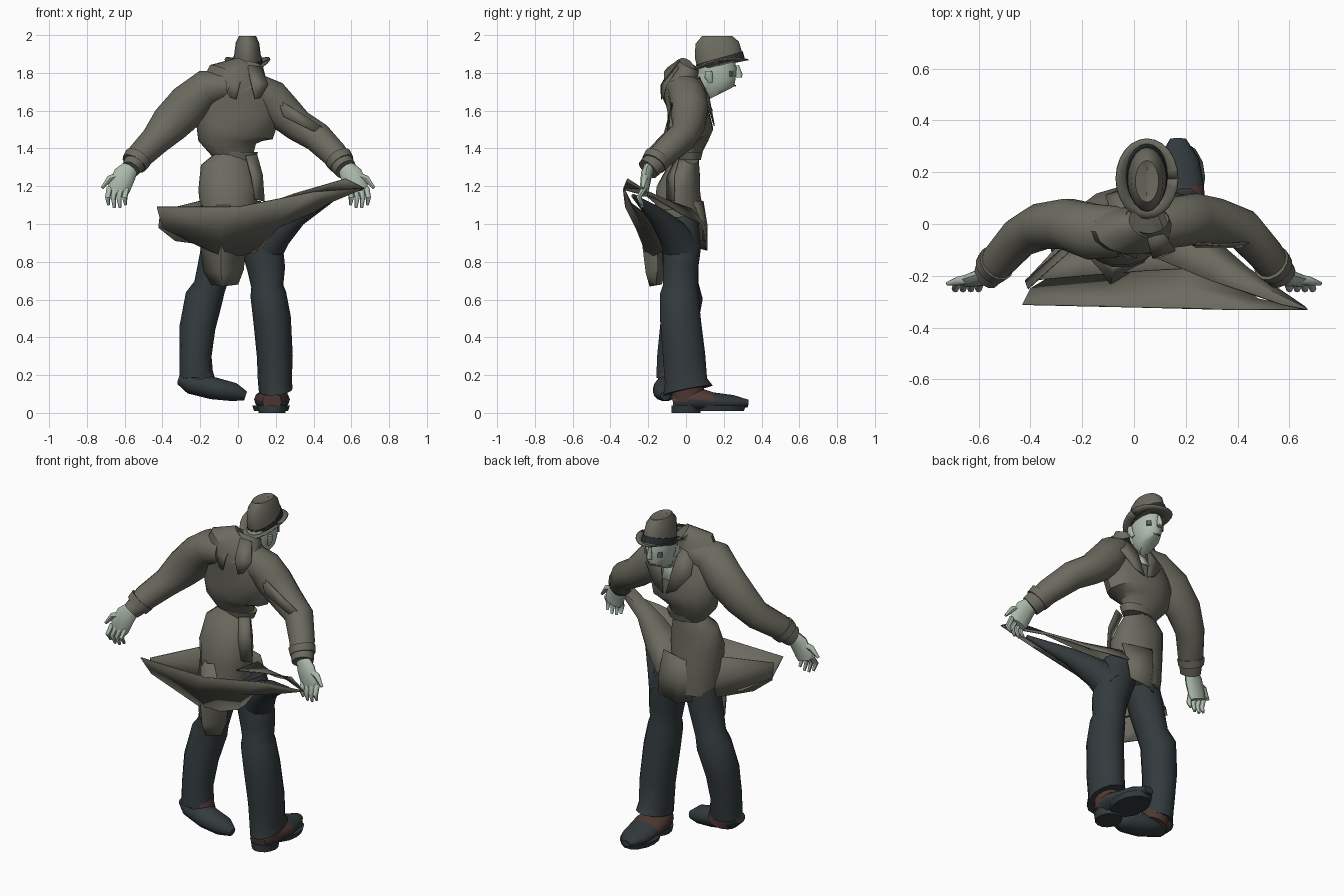
import bpy
import math
from mathutils import Vector

default_cube = bpy.data.objects.get("Cube")
if default_cube:
    bpy.data.objects.remove(default_cube, do_unlink=True)

UNIT = 0.01  # all part sizes below are in hundredths
Y_AXIS, Z_AXIS = Vector((0, 1, 0)), Vector((0, 0, 1))


def material(name, red, green, blue):
    mat = bpy.data.materials.new(name)
    mat.use_nodes = True
    mat.diffuse_color = (red, green, blue, 1)
    shader = mat.node_tree.nodes["Principled BSDF"]
    shader.inputs["Base Color"].default_value = (red, green, blue, 1)
    shader.inputs["Roughness"].default_value = 0.8
    return mat


COAT = material("coat olive grey", 0.148, 0.144, 0.114)
TROUSER = material("trouser slate", 0.033, 0.043, 0.047)
SKIN = material("pale green skin", 0.42, 0.5, 0.42)
LEATHER = material("shoe brown", 0.08, 0.04, 0.035)
DARK = material("dark band", 0.025, 0.031, 0.034)
SHADOW = material("eye grey", 0.12, 0.14, 0.12)


def make_object(name, verts, faces, mats, angle=45):
    mesh = bpy.data.meshes.new(name)
    mesh.from_pydata([Vector(v) * UNIT for v in verts], [], faces)
    for mat in mats:
        mesh.materials.append(mat)
    mesh.update()
    obj = bpy.data.objects.new(name, mesh)
    bpy.context.collection.objects.link(obj)
    bpy.ops.object.select_all(action="DESELECT")
    obj.select_set(True)
    bpy.context.view_layer.objects.active = obj
    bpy.ops.object.shade_smooth_by_angle(angle=math.radians(angle))
    return obj


def tube(name, stations, *mats, sides=14, ref=Y_AXIS, capped=True):
    """Elliptical rings (x, y, z, side radius, depth radius) joined along a path."""
    centres = [Vector(s[:3]) for s in stations]
    last = len(stations) - 1
    verts, faces = [], []
    for i, station in enumerate(stations):
        tangent = (centres[min(i + 1, last)] - centres[max(i - 1, 0)]).normalized()
        side = ref.cross(tangent).normalized()
        depth = tangent.cross(side)
        for k in range(sides):
            turn = math.tau * k / sides
            verts.append(centres[i] + side * math.cos(turn) * station[3]
                         + depth * math.sin(turn) * station[4])
    for i in range(last):
        for k in range(sides):
            a, b = i * sides + k, i * sides + (k + 1) % sides
            faces.append((a, b, b + sides, a + sides))
    if capped:
        faces.append(tuple(reversed(range(sides))))
        faces.append(tuple(range(last * sides, (last + 1) * sides)))
    return make_object(name, verts, faces, mats)


def sheet(name, rows, mat):
    """Thin cloth panel through a small grid of points."""
    width = len(rows[0])
    verts = [p for row in rows for p in row]
    faces = [(r * width + c, r * width + c + 1, (r + 1) * width + c + 1, (r + 1) * width + c)
             for r in range(len(rows) - 1) for c in range(width - 1)]
    obj = make_object(name, verts, faces, [mat], angle=60)
    solid = obj.modifiers.new("cloth thickness", "SOLIDIFY")
    solid.thickness = 0.006
    solid.offset = 0


def paint(obj, index, rule):
    for poly in obj.data.polygons:
        if rule(poly.center / UNIT):
            poly.material_index = index


# Upper coat, belt and hips
tube("coat_torso", [(-1, 2, 134, 9, 5), (-2, 2, 139, 12, 7), (-4, 2, 144, 17, 10),
                    (-2, 2, 150, 21, 12.5), (0, 1, 160, 23, 11), (-1, -2, 170, 21, 10),
                    (0, -3, 178, 16, 9), (4, 0, 182, 8, 6)], COAT)
tube("belt", [(-1, 2, 134, 10, 6), (-1, 2, 138, 11.5, 7)], COAT)
tube("coat_hips", [(-5, -4, 91, 13, 13), (-5, -4, 100, 14.5, 13), (-5, -4, 109, 15, 13),
                   (-5, -4, 118, 16, 12), (-5, -1, 128, 15, 9), (-1, 2, 136, 9, 5)], COAT)
sheet("belt_end", [[(4, -5, 136), (10, -3, 137)], [(7, -10, 125), (13, -6, 126)],
                   [(9, -10, 113), (14, -6, 112)]], COAT)

# Sleeves with cuff straps
tube("right_sleeve", [(-6, -3, 173, 8, 10), (-16, -3, 172, 10, 11), (-26, 0, 163, 11.5, 10),
                      (-36, -1, 153, 10.5, 9), (-44, -5, 144, 8, 8), (-52, -14, 136, 7, 7),
                      (-57, -20, 129, 5, 6)], COAT)
tube("left_sleeve", [(9, -1, 172, 8, 9), (17, 1, 167, 10, 10), (23, 2, 160, 10, 10),
                     (32, 1, 152, 8.5, 9), (42, -2, 146, 8, 8), (51, -12, 137, 7, 7),
                     (57, -20, 129, 6, 6)], COAT)
sheet("left_sleeve_fold", [[(21, -7, 166), (24, -9, 157)], [(33, -8, 159), (34, -9, 152)],
                           [(45, -7, 151), (44, -9, 147)]], COAT)
for label, sign in (("right", -1), ("left", 1)):
    tube(label + "_cuff_strap", [(sign * 53, -15, 135, 7.5, 7.5),
                                 (sign * 55, -17, 132, 7, 7)], COAT)

# Hands: palm, four fingers and a thumb
for label, sign in (("right", -1), ("left", 1)):
    tube(label + "_palm", [(sign * 56, -19, 131, 4, 3), (sign * 60, -21, 126, 6, 3),
                           (sign * 63, -22, 119, 6, 2.5), (sign * 64, -22, 116, 5, 2)],
         SKIN, sides=10)
    for finger in range(4):
        start = 59 + finger * 3
        drop = 108 + abs(finger - 1.5) * 1.5
        tube(f"{label}_finger_{finger + 1}",
             [(sign * start, -22, 119, 1.6, 1.6),
              (sign * (start + 1), -25, 114, 1.4, 1.4),
              (sign * (start + 0.5), -23, drop, 0.8, 0.8)], SKIN, sides=8)
    tube(label + "_thumb", [(sign * 62, -21, 126, 2, 2), (sign * 68, -22, 124, 1.7, 1.7),
                            (sign * 72, -23, 119, 0.8, 0.8)], SKIN, sides=8)

# Blown coat skirt: tail, long sweep with inner layer, side flap and front flap
sheet("coat_tail", [[(-19, -8, 110), (-8, -18, 110), (4, -13, 110)],
                    [(-20, -10, 90), (-9, -23, 90), (4, -15, 90)],
                    [(-18, -11, 75), (-9, -21, 74), (3, -15, 76)],
                    [(-14, -13, 68), (-8, -19, 67), (0, -16, 68)]], COAT)
sheet("coat_sweep", [[(-43, -31, 109), (0, -32, 109), (40, -33, 117), (67, -33, 119)],
                     [(-40, -25, 98), (-10, -26, 97), (20, -24, 101), (48, -29, 111)],
                     [(-20, -13, 88), (-6, -20, 82), (9, -13, 85), (22, -9, 96)]], COAT)
sheet("coat_inner_sweep", [[(-42, -22, 99), (-20, -20, 97), (5, -18, 96), (25, -17, 102)],
                           [(-30, -9, 93), (-18, -8, 92), (-2, -8, 90), (10, -6, 92)]], COAT)
sheet("coat_side_flap", [[(8, -13, 108), (30, -22, 116), (57, -31, 124), (67, -33, 119)],
                         [(11, 3, 108), (28, -11, 113), (45, -22, 118), (67, -33, 119)],
                         [(12, 10, 99), (27, -2, 105), (44, -17, 114), (66, -32, 118)]], COAT)
sheet("coat_front_flap", [[(-41, -25, 107), (-21, -7, 112), (-5, 9, 112), (12, 4, 112)],
                          [(-42, -22, 98), (-21, -4, 99), (-4, 11, 100), (12, 9, 98)],
                          [(-33, -17, 91), (-18, -1, 89), (-2, 11, 86), (11, 10, 88)]], COAT)
tube("flap_lining", [(14, -2, 86, 10, 10), (21, -7, 95, 8, 8), (32, -15, 104, 5, 5),
                     (53, -28, 115, 1, 1)], TROUSER)

# Trousers
tube("left_trouser_leg", [(20, 1, 12, 9, 13.5), (19.5, 0, 17, 9, 11.5), (19.5, -1, 30, 9.5, 11.5),
                          (18, -3, 50, 10, 11),
                          (16, -3.5, 63, 9.5, 10.5), (15.5, -3, 67, 8.5, 9.5),
                          (15, -3, 76, 10, 9.5), (13, -2, 87, 11, 10), (8, -2, 100, 11, 9)],
     TROUSER)
tube("right_trouser_leg", [(-22, -7, 18, 9, 9), (-22.5, -6, 30, 8.5, 9.5),
                           (-21.5, -4, 45, 9.5, 10), (-18, -1, 61, 10, 10),
                           (-15, -2, 67, 8.5, 9), (-11, -3, 82, 9.5, 10),
                           (-7, -3, 98, 11, 9)], TROUSER)

# Shoes with brown uppers
left_shoe = tube("left_shoe", [(18, -7, 6, 5, 5), (18, 0, 7, 8, 6.5), (18, 8, 7, 9.5, 6),
                               (18, 14, 6, 9, 5), (17, 25, 5.5, 8, 4), (17, 33, 5, 3, 2)],
                 TROUSER, LEATHER, ref=Z_AXIS)
paint(left_shoe, 1, lambda c: c.y < 13 and c.z > 6)
tube("left_heel", [(18, 0, 0, 7, 8), (18, 0, 4, 8, 8)], TROUSER)
tube("left_toe_sole", [(17.5, 18, 1, 9, 13), (17.5, 18, 4, 10, 14)], TROUSER)
tube("left_ankle", [(19, 1, 6, 7, 8), (19.5, 1, 15, 7, 9)], LEATHER)
tube("right_shoe", [(-31, -7, 18, 4, 3), (-25, -8, 16, 7, 6), (-13, -10, 13, 7.5, 6),
                    (-2, -11, 11, 6.5, 5), (4, -11, 9, 2.5, 2.5)], TROUSER, ref=Z_AXIS)
tube("right_ankle", [(-19, -7, 13, 8, 8), (-21, -7, 20, 8, 8)], LEATHER)

# Neck, head and face
tube("neck", [(4, 3, 164, 5, 5), (4, 7, 170, 5, 6), (5, 12, 178, 6, 7)], SKIN)
tube("head", [(5, 18, 169, 3.5, 6.5), (5, 17, 171, 5.5, 9), (5, 16.5, 176, 7, 10),
              (5, 16, 182, 7.5, 11), (5, 16, 187, 7, 10)], SKIN)
tube("nose", [(5, 28, 177.5, 1.8, 1.5), (5, 28, 179, 1.5, 2), (5, 27, 184, 0.8, 1)],
     SKIN, sides=8)
tube("mouth", [(5, 24.5, 173.5, 2.5, 2), (5, 24.8, 174.2, 2.5, 2)], SHADOW, sides=8)
for label, sign in (("right", -1), ("left", 1)):
    tube(label + "_ear", [(5 + sign * 6.5, 13, 175, 1, 1.2), (5 + sign * 8, 12, 178, 1, 2.2),
                          (5 + sign * 8, 12, 181, 0.8, 1.8)], SKIN, sides=8)
    tube(label + "_eye", [(5 + sign * 4, 23.8, 178, 1.8, 1.3),
                          (5 + sign * 4, 23.8, 181, 1.8, 1.3)], SHADOW, sides=8)

# Turned-up collar, lapels and shirt front
tube("collar", [(4, -2, 170, 14, 10), (4, -1, 177, 11, 8), (5, 2, 184, 8.5, 6)],
     COAT, capped=False)
sheet("shirt_front", [[(0, 8, 172), (8, 8, 172)], [(1, 14, 160), (6, 14, 160)]], SKIN)
for label, sign in (("right", -1), ("left", 1)):
    sheet(label + "_lapel", [[(4 + sign * 5, 7, 178), (4 + sign * 13, 5, 174)],
                             [(4 + sign * 4, 12, 168), (4 + sign * 15, 11, 165)],
                             [(4 + sign, 15, 152), (4 + sign * 7, 14, 155)]], COAT)
    sheet(label + "_collar_fold", [[(4 + sign, -5, 184), (4 + sign * 8, -4, 183)],
                                   [(4 + sign * 3, -13, 174), (4 + sign * 12, -10, 174)],
                                   [(4 + sign * 5, -13, 166), (4 + sign * 8, -12, 167)]], COAT)

# Hat: pinched crown, band and curled brim, all tipped back
tube("hat_crown", [(5, 18.5, 184, 8.2, 12.5), (5, 17, 190, 7, 12.5), (5, 16.5, 196, 6.2, 11.5),
                   (5, 16.5, 199.5, 4.5, 8), (5, 16.5, 198, 1.5, 5)], COAT, sides=20)
tube("hat_band", [(5, 18.6, 184.5, 8.3, 12.9), (5, 17.6, 188, 7.6, 12.9)], DARK, sides=20)
brim_rows = []
for reach in (0.6, 0.85, 1):
    row = []
    for step in range(25):
        across, along = math.cos(math.tau * step / 24), math.sin(math.tau * step / 24)
        lift = 3.5 * (across * reach) ** 2 + 3 * along * reach
        row.append((5 + 12 * across * reach, 17.5 + 15.5 * along * reach, 184 + lift))
    brim_rows.append(row)
sheet("hat_brim", brim_rows, COAT)
